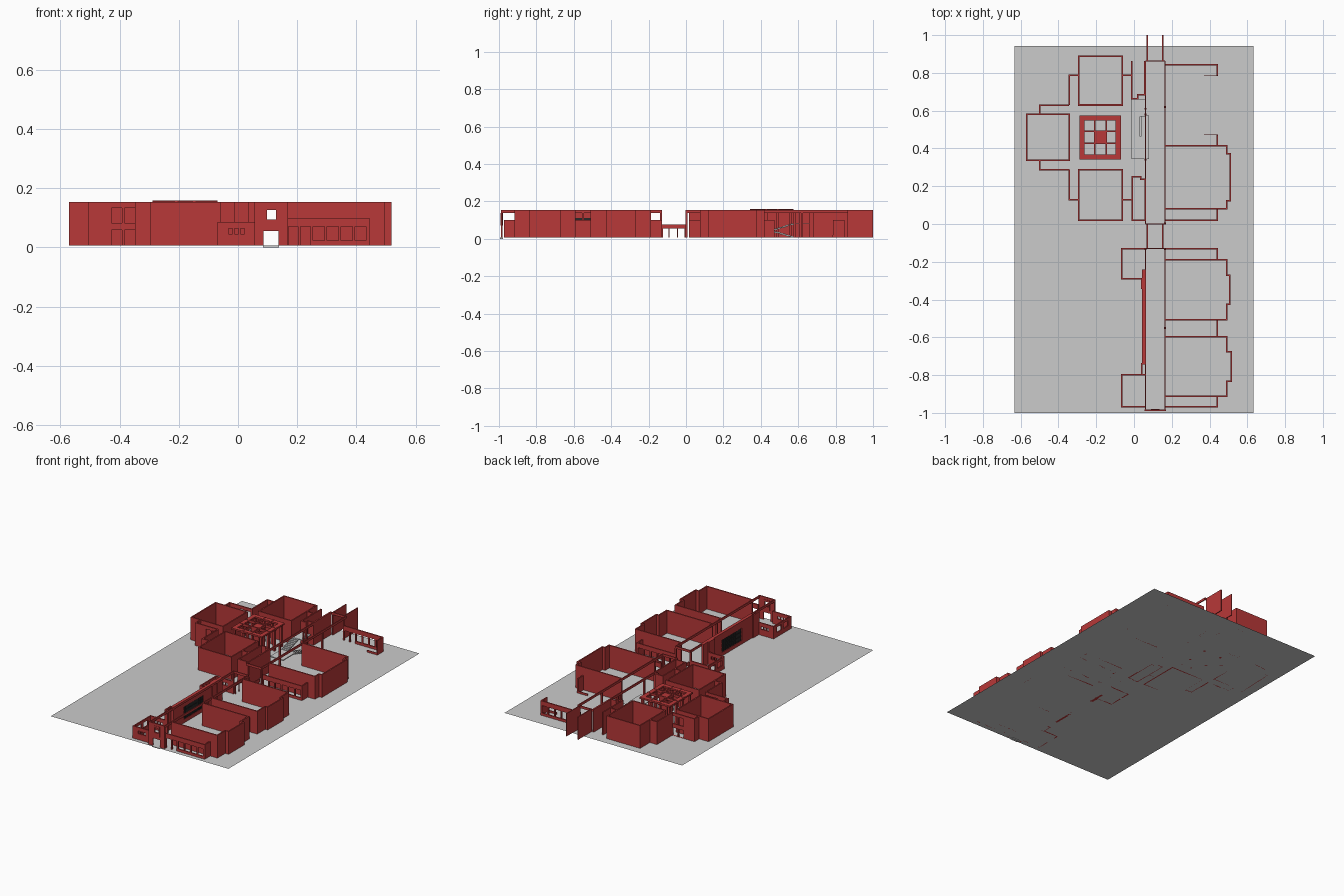
import bpy, bmesh

if "Cube" in bpy.data.objects:
    bpy.data.objects.remove(bpy.data.objects["Cube"])

Z0, FULL, LOW = 0.007, 0.153, 0.1   # floor level, tall and low wall tops
T = 0.008                           # wall thickness


def material(name, col):
    m = bpy.data.materials.new(name)
    m.diffuse_color = (*col, 1)
    m.use_nodes = True
    m.node_tree.nodes["Principled BSDF"].inputs["Base Color"].default_value = m.diffuse_color
    return m


RED = material("brick_red", (0.48, 0.04, 0.04))
BLACK = material("dark_frame", (0.02, 0.02, 0.02))


def finish(name, bm, mat):
    me = bpy.data.meshes.new(name)
    bmesh.ops.recalc_face_normals(bm, faces=bm.faces)
    bm.to_mesh(me)
    bm.free()
    ob = bpy.data.objects.new(name, me)
    bpy.context.collection.objects.link(ob)
    if mat:
        me.materials.append(mat)
    return ob


def boxes(name, spans, mat=RED):
    """One object made of boxes given as (x0, x1, y0, y1, z0, z1)."""
    bm = bmesh.new()
    for x0, x1, y0, y1, z0, z1 in spans:
        vs = bmesh.ops.create_cube(bm, size=1)["verts"]
        for v in vs:
            v.co = ((x0 + x1) / 2 + v.co.x * (x1 - x0),
                    (y0 + y1) / 2 + v.co.y * (y1 - y0),
                    (z0 + z1) / 2 + v.co.z * (z1 - z0))
    return finish(name, bm, mat)


def ribbon(name, pts, top=FULL, closed=False, base=Z0):
    """Wall following a plan outline, thickened evenly."""
    bm = bmesh.new()
    lo = [bm.verts.new((x, y, base)) for x, y in pts]
    hi = [bm.verts.new((x, y, top)) for x, y in pts]
    n = len(pts)
    for i in range(n if closed else n - 1):
        j = (i + 1) % n
        bm.faces.new((lo[i], lo[j], hi[j], hi[i]))
    ob = finish(name, bm, RED)
    s = ob.modifiers.new("thickness", 'SOLIDIFY')
    s.thickness, s.offset, s.use_even_offset = T, 0, True
    return ob


def pierced(name, axis, at, a, b, holes, top=FULL, t=T):
    """Straight wall along an axis with rectangular openings (a, b, z0, z1)."""
    us = sorted({a, b, *[h[0] for h in holes], *[h[1] for h in holes]})
    zs = sorted({Z0, top, *[h[2] for h in holes], *[h[3] for h in holes]})

    def solid(i, k):
        if not (0 <= i < len(us) - 1 and 0 <= k < len(zs) - 1):
            return False
        u, z = (us[i] + us[i + 1]) / 2, (zs[k] + zs[k + 1]) / 2
        return not any(h[0] < u < h[1] and h[2] < z < h[3] for h in holes)

    bm = bmesh.new()

    def quad(*ps):
        bm.faces.new([bm.verts.new((u, at + d, z) if axis == 'x' else (at + d, u, z)) for u, d, z in ps])
    h = t / 2
    for i in range(len(us) - 1):
        for k in range(len(zs) - 1):
            if not solid(i, k):
                continue
            u0, u1, z0, z1 = us[i], us[i + 1], zs[k], zs[k + 1]
            for d in (-h, h):
                quad((u0, d, z0), (u1, d, z0), (u1, d, z1), (u0, d, z1))
            for di, u in ((-1, u0), (1, u1)):
                if not solid(i + di, k):
                    quad((u, -h, z0), (u, h, z0), (u, h, z1), (u, -h, z1))
            for dk, z in ((-1, z0), (1, z1)):
                if not solid(i, k + dk):
                    quad((u0, -h, z), (u1, -h, z), (u1, h, z), (u0, h, z))
    bmesh.ops.remove_doubles(bm, verts=bm.verts, dist=1e-5)
    return finish(name, bm, RED)


def rect(x0, x1, y0, y1):
    return [(x0, y0), (x1, y0), (x1, y1), (x0, y1)]


# Site plate
bm = bmesh.new()
bm.faces.new([bm.verts.new((x, y, Z0)) for x, y in rect(-0.633, 0.632, -1.0, 0.943)])
finish("site_plate", bm, None)

# North-west cluster: three closed rooms around the hall
ribbon("room_north", rect(-0.293, -0.062, 0.63, 0.887), closed=True)
ribbon("room_south", rect(-0.293, -0.062, 0.02, 0.287), closed=True)
ribbon("room_west", rect(-0.567, -0.343, 0.337, 0.582), closed=True)

# Linking walls with two storeys of openings, mirrored about the hall
YC = 0.4585
for tag, s in (("north", 1), ("south", -1)):
    ribbon("link_corner_" + tag, [(-0.343, YC + s * 0.171), (-0.343, YC + s * 0.329), (-0.293, YC + s * 0.329)])
    ribbon("link_end_" + tag, [(-0.5, YC + s * 0.123), (-0.5, YC + s * 0.171)])
    pierced("link_windows_" + tag, 'x', YC + s * 0.171, -0.504, -0.343,
            [(x, x + 0.036, z, z + 0.05) for x in (-0.427, -0.384) for z in (0.008, 0.083)])
    ribbon("link_east_" + tag, [(-0.062, YC + s * 0.329), (-0.011, YC + s * 0.329)])

# Service rooms beside the corridor
ribbon("service_room_south", [(0.06, 0.02), (-0.01, 0.02), (-0.01, 0.25), (0.035, 0.25), (0.035, 0.236), (0.06, 0.236), (0.06, 0.02)])
ribbon("service_room_north", [(-0.011, 0.863), (-0.011, 0.662), (0.02, 0.662), (0.02, 0.684), (0.057, 0.684), (0.057, 0.863)])

# Hall pavilion: roof grid on columns around a central shaft
X0, X1, Y0, Y1 = -0.288, -0.07, 0.342, 0.575
GX, GY = (-0.274, -0.208, -0.148, -0.084), (0.356, 0.428, 0.49, 0.561)
W = 0.027
boxes("pavilion_roof_band", [(X0, X0 + W, Y0, Y1, 0.146, 0.156), (X1 - W, X1, Y0, Y1, 0.146, 0.156),
                             (X0 + W, X1 - W, Y0, Y0 + W, 0.146, 0.156), (X0 + W, X1 - W, Y1 - W, Y1, 0.146, 0.156)])
boxes("pavilion_beams", [(x - 0.004, x + 0.004, Y0, Y1, 0.142, 0.158) for x in GX[1:3]]
      + [(X0, X1, y - 0.004, y + 0.004, 0.142, 0.158) for y in GY[1:3]])
boxes("pavilion_columns", [(x - 0.007, x + 0.007, y - 0.007, y + 0.007, Z0, 0.147)
                           for x in GX for y in GY if x in (GX[0], GX[3]) or y in (GY[0], GY[3])])
boxes("pavilion_shaft", [(-0.206, -0.15, 0.43, 0.488, Z0, 0.152)])

# Switchback stair and landing
steps = []
for i in range(8):
    y = 0.46 + i * 0.014
    steps.append((-0.013, 0.033, y, y + 0.016, 0.043 + i * 0.0045, 0.05 + i * 0.0045))
    steps.append((0.037, 0.08, y, y + 0.016, 0.036 - i * 0.004, 0.043 - i * 0.004))
steps += [(-0.013, 0.08, 0.345, 0.462, 0.04, 0.046), (-0.013, 0.057, 0.57, 0.66, 0.078, 0.083)]
boxes("hall_stair", steps, None)

# Corridor beams on slim posts
for tag, y0, y1 in (("north", 0.0, 0.863), ("south", -0.985, -0.13)):
    boxes("corridor_beams_" + tag, [(x - 0.003, x + 0.003, y0, y1, 0.138, FULL) for x in (0.06, 0.165)]
          + [(0.06, 0.165, y - 0.003, y + 0.003, 0.138, FULL) for y in (y0, y1)])
posts = [(0.06, y) for y in (0.34, 0.58, 0.61, -0.133)] + [(0.165, y) for y in (0.003, 0.62, -0.133, -0.55)]
boxes("corridor_posts", [(x - 0.005, x + 0.005, y - 0.005, y + 0.005, Z0, 0.14) for x, y in posts])
boxes("north_fin_walls", [(x - 0.003, x + 0.003, 0.86, 1.0, Z0, FULL) for x in (0.07, 0.152)])

# Footbridge between the two halves
boxes("footbridge_sides", [(x - 0.003, x + 0.003, -0.13, 0.0, 0.056, 0.077) for x in (0.07, 0.152)])
boxes("footbridge_posts", [(x - 0.003, x + 0.003, y - 0.003, y + 0.003, Z0, 0.056)
                           for x in (0.07, 0.152) for y in (-0.127, -0.09, -0.045, -0.005)])

# Tall classrooms with stepped bays, open to the corridor
for i, (y0, y1, d, xb) in enumerate([(0.08, 0.415, 0.042, 0.51), (-0.507, -0.19, 0.082, 0.508), (-0.912, -0.596, 0.08, 0.514)]):
    ribbon(f"classroom_{i + 1}", [(0.165, y0), (0.491, y0), (0.491, y0 + d), (xb, y0 + d),
                                  (xb, y1 - d), (0.491, y1 - d), (0.491, y1), (0.165, y1)])

# Low side wings with doors and a row of windows
for tag, y, ye in (("south_end", -0.968, -0.912), ("south_top", -0.132, -0.19),
                   ("middle", 0.02, 0.08), ("north_end", 0.843, 0.785)):
    openings = [(x, x + 0.033, Z0, 0.07) for x in (0.17, 0.211)]
    openings += [(0.254 + 0.047 * k, 0.292 + 0.047 * k, 0.023, 0.071) for k in range(4)]
    pierced("wing_front_" + tag, 'x', y, 0.161, 0.444, openings, LOW)
    ribbon("wing_side_" + tag, [(0.44, y), (0.44, ye)], LOW)
ribbon("wing_link", [(0.44, -0.596), (0.44, -0.507)], LOW)
ribbon("courtyard_wall", [(0.44, 0.415), (0.44, 0.472)], LOW)
boxes("courtyard_sills", [(0.37, 0.444, y - 0.002, y + 0.002, Z0, 0.02) for y in (0.472, 0.785)])

# Corridor end wall with door and upper window, plus its sill
pierced("corridor_end_wall", 'x', -0.985, 0.056, 0.169,
        [(0.086, 0.136, Z0, 0.055), (0.098, 0.128, 0.095, 0.126)])
boxes("door_sill", [(0.084, 0.138, -0.995, -0.978, 0.0, 0.006)], None)
boxes("upper_window_frame", [(0.09, 0.098, -0.991, -0.979, 0.072, 0.138), (0.128, 0.136, -0.991, -0.979, 0.072, 0.138),
                             (0.098, 0.128, -0.991, -0.979, 0.126, 0.138), (0.098, 0.128, -0.991, -0.979, 0.072, 0.095)])

# Low west annexes, small windows facing front and back
small = [(x, x + 0.014, 0.045, 0.063) for x in (-0.032, -0.012, 0.008)]
for tag, y0, y1 in (("south", -0.968, -0.797), ("north", -0.29, -0.132)):
    pierced(f"annex_{tag}_front", 'x', y0, -0.069, 0.06, small, 0.086)
    pierced(f"annex_{tag}_back", 'x', y1, -0.069, 0.06, small, 0.086)
    mid = (y0 + y1) / 2
    pierced(f"annex_{tag}_side", 'y', -0.065, y0, y1,
            [(mid - 0.055, mid - 0.01, 0.035, 0.07), (mid + 0.01, mid + 0.055, 0.035, 0.07)], 0.086)

# West corridor wall with a big gridded window
WIN = (-0.63, -0.43, 0.03, 0.11)
pierced("west_corridor_wall", 'y', 0.05, -0.74, -0.24, [WIN], FULL, 0.014)
for tag, y0, y1 in (("south", -0.797, -0.74), ("north", -0.34, -0.29)):
    ribbon("west_wall_return_" + tag, [(0.06, y0), (0.04, y0), (0.04, y1), (0.06, y1)])
bars = [(0.047, 0.053, y - 0.002, y + 0.002, WIN[2], WIN[3]) for y in [WIN[0] + 0.02 * k for k in range(1, 10)]]
bars += [(0.046, 0.054, WIN[0], WIN[1], z - 0.002, z + 0.002) for z in (0.032, 0.057, 0.083, 0.108)]
boxes("window_grille", bars, BLACK)
boxes("window_glass", [(0.049, 0.051, WIN[0], WIN[1], WIN[2], WIN[3])], BLACK)
